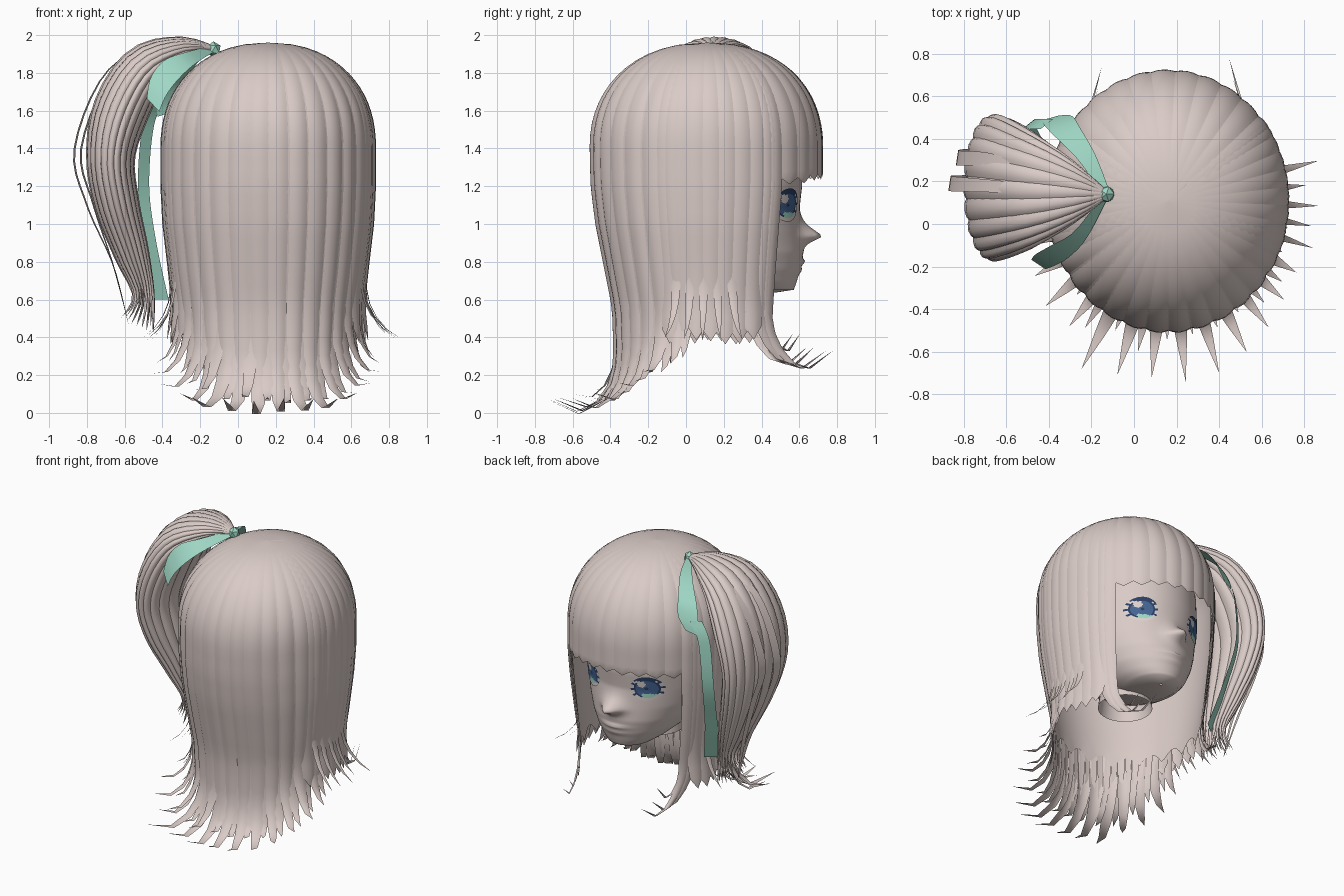
import bpy, bmesh, math, random
from math import sin, cos, radians, pi, exp
from mathutils import Vector

random.seed(4)
if "Cube" in bpy.data.objects:
    bpy.data.objects.remove(bpy.data.objects["Cube"])


def material(name, rgb):
    m = bpy.data.materials.new(name)
    m.use_nodes = True
    m.diffuse_color = (*rgb, 1)
    m.node_tree.nodes["Principled BSDF"].inputs["Base Color"].default_value = (*rgb, 1)
    return m


BEIGE = material("pale rose beige", (0.70, 0.60, 0.57))
TEAL = material("ribbon teal", (0.35, 0.68, 0.56))
BLUE = material("iris blue", (0.06, 0.13, 0.29))
NAVY = material("lash navy", (0.025, 0.05, 0.13))
WHITE = material("eye white", (0.72, 0.65, 0.62))


def sheet(bm, f, rows, cols, rule=None):
    """Grid surface from f(t, u), t and u in 0..1."""
    g = [[bm.verts.new(f(i / rows, j / cols)) for j in range(cols + 1)]
         for i in range(rows + 1)]
    for i in range(rows):
        for j in range(cols):
            face = bm.faces.new((g[i + 1][j], g[i + 1][j + 1], g[i][j + 1], g[i][j]))
            face.smooth = True
            if rule:
                face.material_index = rule((i + .5) / rows, (j + .5) / cols)


def finish(bm, name, *mats):
    bmesh.ops.remove_doubles(bm, verts=bm.verts, dist=0.0004)
    me = bpy.data.meshes.new(name)
    bm.to_mesh(me)
    bm.free()
    for m in mats:
        me.materials.append(m)
    bpy.context.collection.objects.link(bpy.data.objects.new(name, me))


def spline(pts, t):
    """Catmull-Rom through tuples of any length."""
    n = len(pts) - 1
    i = min(int(t * n), n - 1)
    s = t * n - i
    quad = [pts[max(0, min(n, i + k))] for k in (-1, 0, 1, 2)]
    return [b + .5 * s * (c - a + s * (2*a - 5*b + 4*c - d + s * (3*(b - c) + d - a)))
            for a, b, c, d in zip(*quad)]


def lookup(table, z):
    """Linear rows of (z, ...) with z falling."""
    for p, q in zip(table, table[1:]):
        if z >= q[0]:
            k = max(0, min(1, (p[0] - z) / (p[0] - q[0])))
            return [a + (b - a) * k for a, b in zip(p[1:], q[1:])]
    return table[-1][1:]


CX, CY = 0.16, 0.11
# height, half width, back depth, front depth
BODY = [(1.4, .555, .605, .605), (1.2, .555, .60, .605), (1.0, .545, .575, .58),
        (.75, .515, .525, .55), (.55, .485, .485, .53), (.35, .475, .48, .52), (0, .475, .49, .5)]


def hair(th, z, out=0.0):
    a, back, front = lookup(BODY, min(z, 1.4))
    k = 1
    if z > 1.4:
        k = max(0, 1 - ((z - 1.4) / .56) ** 2.2) ** (1 / 2.2)
    d = front if sin(th) > 0 else back
    return Vector((CX + (a * k + out) * cos(th), CY + (d * k + out) * sin(th), z))


def hair_lock(bm, deg, wide, end, flick=0, curl=0, push=(0, 0), taper=.2, bulge=.012):
    """One strand from crown to tip, flicked outwards at the bottom."""
    th, half = radians(deg), radians(wide)
    turn = end + .45

    def f(t, u):
        z = 1.96 - (1.96 - end) * t ** 1.5
        s = 2 * u - 1
        k = max(0, (turn - z) / (turn - end))
        w = 1 - max(0, (t - 1 + taper) / taper) ** 2
        p = hair(th + s * half * w, z, .004 + bulge * (1 - s * s) * min(1, 3 * t) * w + flick * k ** 2.5)
        return p + Vector((push[0] * k ** 2, push[1] * k ** 2, curl * k ** 6))
    sheet(bm, f, 32, 4)


# Under layer of hair, cut short over the face
bm = bmesh.new()


def under(t, u):
    deg = 360 * u
    low = 1.27 if 38 < deg < 147 else .44 + .08 * abs(sin(18 * u * pi))
    return hair(radians(deg), 1.96 - (1.96 - low) * t ** 1.5)


sheet(bm, under, 24, 120)
finish(bm, "hair_under_layer", BEIGE)

# Fringe
bm = bmesh.new()
for i in range(9):
    deg = 46 + i * 11.6
    hair_lock(bm, deg, 6.2, 1.25 - .05 * abs(cos(radians(deg))) + random.uniform(-.01, .01), taper=.02, bulge=.008)
finish(bm, "fringe", BEIGE)

# Long front locks sweeping forward
bm = bmesh.new()
for side in (0, 1):
    for deg, wide, end, push in ((36, 5, .08, .37), (32, 5, .1, .3), (35, 4, .17, .2)):
        hair_lock(bm, 185 - deg if side else deg, wide, end, 0, .25,
                  ((.1 if side else -.1), push))
finish(bm, "front_locks", BEIGE)

# Side hair with blunt ends and a few thin flicked strands
bm = bmesh.new()
for i in range(7):
    for deg in (-22 + i * 8, 202 - i * 7.5):
        hair_lock(bm, deg, 6.2, .36 + random.uniform(0, .03), random.uniform(.02, .06), 0, taper=.05)
for i in range(5):
    for deg in (-18 + i * 8, 198 - i * 8):
        hair_lock(bm, deg, 3, .35 + random.uniform(0, .03), random.uniform(.14, .25), .03, bulge=.004)
finish(bm, "side_hair", BEIGE)

# Long back hair in two layers
bm = bmesh.new()
for i in range(14):
    deg = 198 + i * 11.1
    rise = .26 * cos(radians(deg)) ** 4
    inner = -sin(radians(deg))
    hair_lock(bm, deg, random.uniform(6, 6.8), .03 + rise - .19 * inner + random.uniform(0, .02),
              .05 + inner * random.uniform(.27, .4), .22 * inner, bulge=.014)
    hair_lock(bm, deg + 5, 5.6, .04 + rise - .12 * inner + random.uniform(0, .03),
              .02 + inner * random.uniform(.12, .28), .15 * inner, bulge=.004)
finish(bm, "back_hair", BEIGE)

# Side ponytail: centre x, y, z, then thickness and breadth
TAIL = [(-.13, .14, 1.93, .015, .02), (-.3, .15, 1.92, .065, .15), (-.49, .16, 1.82, .115, .26),
        (-.62, .17, 1.6, .13, .32), (-.675, .17, 1.35, .11, .32), (-.64, .18, 1.1, .1, .27),
        (-.565, .2, .85, .075, .18), (-.5, .21, .62, .045, .1), (-.54, .22, .45, .1, .13)]


def tail(phi, t, grow=0.0):
    x, y, z, rx, ry = spline(TAIL, t)
    a, b = spline(TAIL, max(0, t - .02)), spline(TAIL, min(1, t + .02))
    tx, tz = b[0] - a[0], b[2] - a[2]
    n = math.hypot(tx, tz)
    c, s = (rx + grow) * cos(phi), -(ry + grow) * sin(phi)
    return Vector((x + tz / n * c, y + s, z - tx / n * c))


bm = bmesh.new()
sheet(bm, lambda t, u: tail(u * 2 * pi, t * .88, -.012), 24, 32)
for i in range(20):
    mid, end = i * pi / 10, random.uniform(.95, 1)

    def strand(t, u):
        s = 2 * u - 1
        w = 1 - max(0, (t - .78) / .22) ** 2
        return tail(mid + s * .2 * w, t * end, .02 * (1 - s * s) * min(1, 4 * t) * w)
    sheet(bm, strand, 26, 4)
finish(bm, "ponytail", BEIGE)


def band(bm, pts, across, rows=28):
    """Flat strip; the fourth number of a point is its half width."""
    def f(t, u):
        x, y, z, w = spline(pts, t)
        return Vector((x, y, z)) + Vector(across) * (w * (2 * u - 1))
    sheet(bm, f, rows, 2)


# Loose outer strands of the ponytail
bm = bmesh.new()
for dy, dx in ((0, 0), (.12, .035)):
    band(bm, [(-.13, .14, 1.93, .01), (-.4, .16 + dy / 2, 1.97, .02),
              (-.7 + dx, .18 + dy, 1.8, .03), (-.865 + dx, .19 + dy, 1.4, .035),
              (-.8 + dx, .2 + dy, 1.1, .03), (-.66, .22 + dy / 2, .78, .02),
              (-.58, .23, .47, .003)], (.15, 1, 0))
finish(bm, "loose_strands", BEIGE)

# Ribbon: front bow half, long hanging end, back bow half and a knot
bm = bmesh.new()
band(bm, [(-.13, .14, 1.93, .02), (-.22, .31, 1.88, .045), (-.32, .44, 1.77, .07),
          (-.36, .49, 1.66, .075), (-.39, .5, 1.58, .04)], (.9, .25, .3), 14)
band(bm, [(-.41, .47, 1.66, .03), (-.475, .47, 1.52, .03), (-.5, .46, 1.2, .03),
          (-.465, .375, .9, .033), (-.415, .28, .6, .048)], (1, .8, 0))
band(bm, [(-.13, .14, 1.93, .02), (-.25, -.05, 1.88, .045), (-.35, -.13, 1.82, .07),
          (-.42, -.17, 1.73, .07), (-.45, -.19, 1.63, .055)], (-.6, .4, .65), 14)
bmesh.ops.create_icosphere(bm, subdivisions=1, radius=.042)
bm.verts.ensure_lookup_table()
for v in bm.verts[-12:]:
    v.co += Vector((-.13, .14, 1.925))
finish(bm, "ribbon", TEAL)

# Head: height, half width, centre depth, front depth
FACE = [(1.75, .2, .15, .3), (1.6, .36, .11, .52), (1.4, .43, .11, .61), (1.2, .44, .11, .615),
        (1.08, .43, .11, .60), (.95, .40, .12, .61), (.85, .35, .16, .62), (.76, .285, .24, .605),
        (.69, .21, .33, .585), (.65, .15, .39, .57), (.638, .004, .47, .48)]


def face_point(th, z, lift=0.0):
    w, c, front = lookup(FACE, z)
    x = w * cos(th)
    depth = front - c if sin(th) > 0 else min(front - c, .35)
    y = c + depth * sin(th) + lift
    if sin(th) > 0:
        slope = .058 if z > .935 else .035
        y += .108 * exp(-(x / .065) ** 2 - abs((z - .935) / slope) ** 1.5)
        y += .02 * exp(-(x / .09) ** 2) * (exp(-((z - .80) / .015) ** 2) + .5 * exp(-((z - .755) / .016) ** 2))
    return Vector((CX + x, y, z))


bm = bmesh.new()
sheet(bm, lambda t, u: face_point(u * 2 * pi, 1.75 - 1.112 * t), 80, 72)
finish(bm, "head", BEIGE)

# Neck
bm = bmesh.new()
sheet(bm, lambda t, u: Vector((CX + (.15 + .03 * t) * cos(u * 2 * pi),
                               .1 + (.15 + .03 * t) * sin(u * 2 * pi), .85 - .23 * t)), 4, 28)
finish(bm, "neck", BEIGE)


# Eyes laid on the face as thin plates, with spiky lashes
def eye_rule(t, u):
    x, z = t * cos(u * 2 * pi), -t * sin(u * 2 * pi)
    if t > .78:
        return 2 if z > .6 or (z > -.6 and int(u * 36) % 3 == 0) else 3
    if math.hypot(x - .3, z - .38) < .27:
        return 3
    if z < -.45 and x < .3:
        return 1
    return 2 if t > .66 or math.hypot(x, z) < .15 else 0


for name, ex in (("left_eye", .22), ("right_eye", -.22)):
    def eye(t, u):
        x = ex + .095 * t * cos(u * 2 * pi)
        z = 1.1 - .088 * t * sin(u * 2 * pi)
        return face_point(math.acos(x / lookup(FACE, z)[0]), z, .007)
    bm = bmesh.new()
    sheet(bm, eye, 9, 36, eye_rule)
    finish(bm, name, BLUE, TEAL, NAVY, WHITE)
